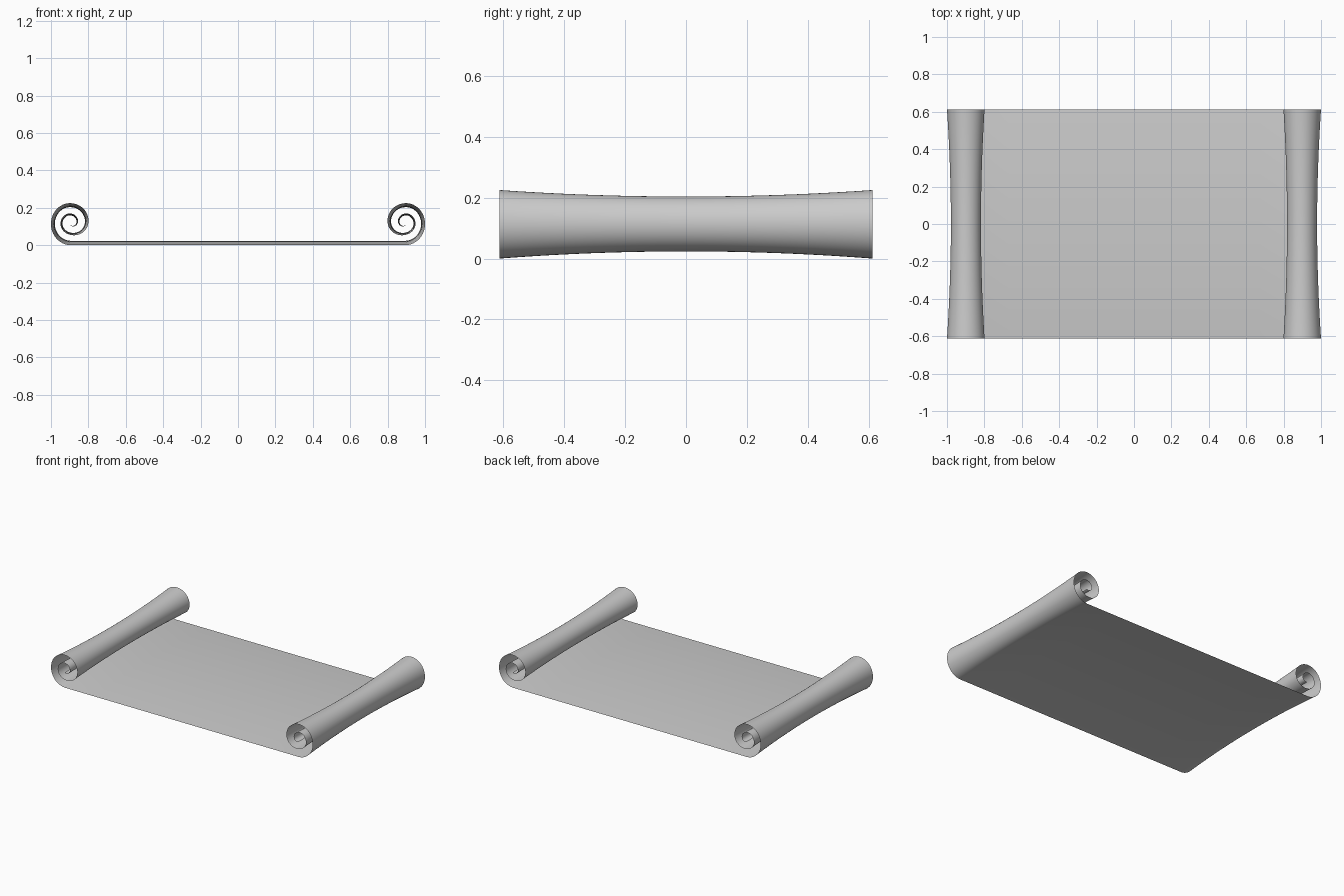
import bpy, bmesh, math

if "Cube" in bpy.data.objects:
    bpy.data.objects.remove(bpy.data.objects["Cube"])

HALF_W = 0.613           # half depth along y
CX, CZ = 0.895, 0.118    # centre of each curl
# curl radius at each quarter turn: down, out, up, in, down, ...
RADII = [0.118, 0.105, 0.107, 0.095, 0.063, 0.054, 0.052, 0.038, 0.013]
STEPS, ROWS, FLAT = 12, 24, 8


def radius(t):
    """Smooth interpolation of the quarter-turn radii."""
    i = min(int(t), len(RADII) - 2)
    f = t - i
    p = [RADII[max(0, min(len(RADII) - 1, i + k))] for k in (-1, 0, 1, 2)]
    return 0.5 * (2 * p[1] + (p[2] - p[0]) * f
                  + (2 * p[0] - 5 * p[1] + 4 * p[2] - p[3]) * f ** 2
                  + (3 * p[1] - p[0] - 3 * p[2] + p[3]) * f ** 3)


def profile(scale):
    """Cross-section from the left curl, across the sheet, to the right curl."""
    right = []
    n = (len(RADII) - 1) * STEPS
    for k in range(n + 1):
        t = k / STEPS
        a = t * math.pi / 2
        r = radius(t) * scale
        right.append((CX + r * math.sin(a), CZ - r * math.cos(a)))
    left = [(-x, z) for x, z in reversed(right)]
    x0, z0 = right[0]
    flat = [(-x0 + 2 * x0 * k / FLAT, z0) for k in range(1, FLAT)]
    return left + flat + right


# Scroll sheet: the cross-section tightens towards the middle of the depth
bm = bmesh.new()
rows = []
for j in range(ROWS + 1):
    v = -1 + 2 * j / ROWS
    rows.append([bm.verts.new((x, v * HALF_W, z))
                 for x, z in profile(0.8 + 0.2 * v * v)])
for a, b in zip(rows, rows[1:]):
    for i in range(len(a) - 1):
        bm.faces.new((a[i], a[i + 1], b[i + 1], b[i])).smooth = True
mesh = bpy.data.meshes.new("scroll_sheet")
bm.to_mesh(mesh)
bm.free()
scroll = bpy.data.objects.new("scroll_sheet", mesh)
bpy.context.collection.objects.link(scroll)
